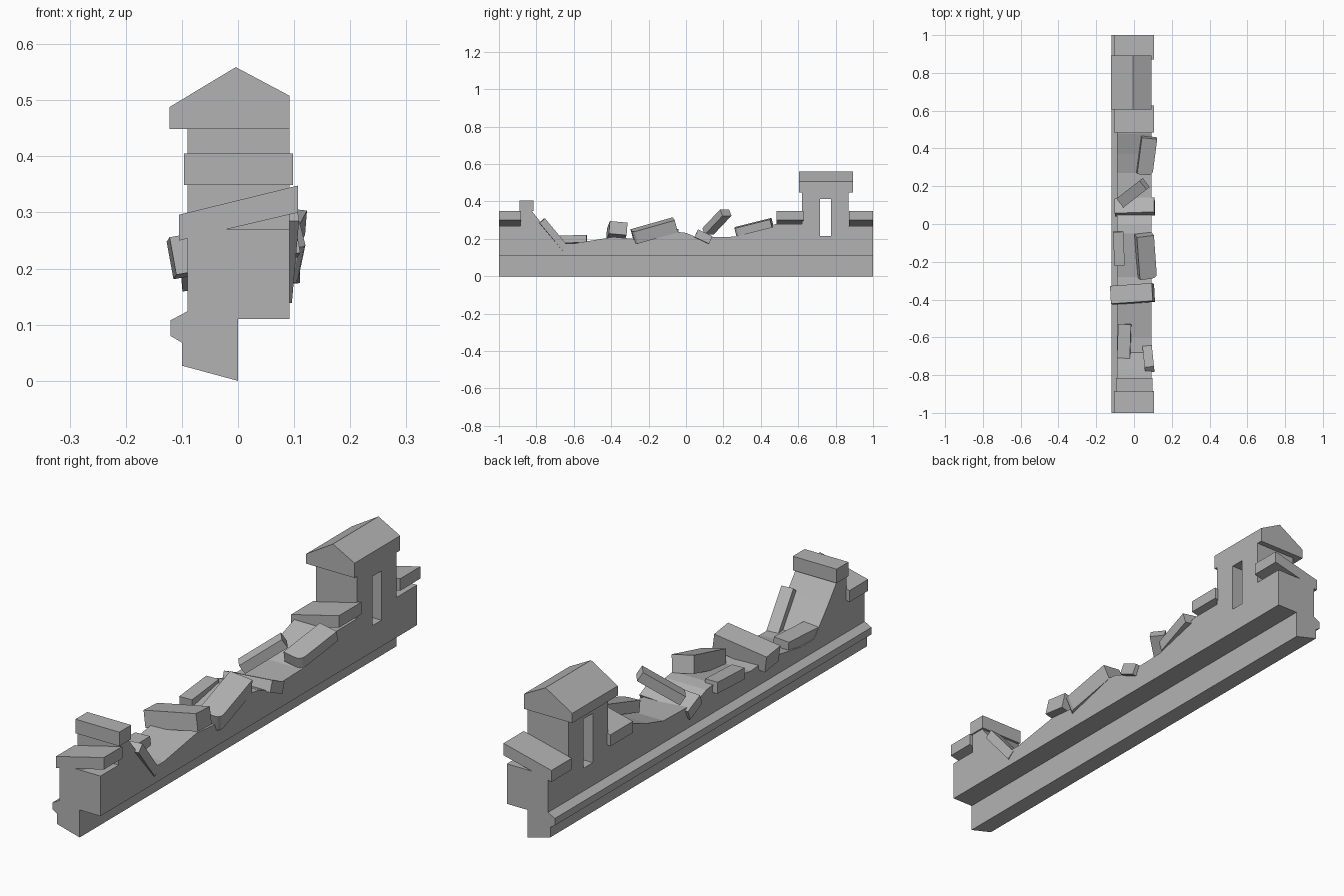
import bpy, bmesh
from math import radians
from mathutils import Matrix, Euler, Vector

cube = bpy.data.objects.get("Cube")
if cube:
    bpy.data.objects.remove(cube)

stone = bpy.data.materials.new("grey_stone")
stone.use_nodes = True
GREY = (0.45, 0.45, 0.45, 1)
stone.diffuse_color = GREY
stone.node_tree.nodes["Principled BSDF"].inputs["Base Color"].default_value = GREY


def finish(name, bm):
    bmesh.ops.recalc_face_normals(bm, faces=bm.faces)
    mesh = bpy.data.meshes.new(name)
    bm.to_mesh(mesh)
    bm.free()
    mesh.materials.append(stone)
    obj = bpy.data.objects.new(name, mesh)
    bpy.context.collection.objects.link(obj)
    return obj


def prism(name, profile, axis, start, end):
    """Extrude a profile along x (profile is y,z) or along y (profile is x,z)."""
    bm = bmesh.new()
    def place(p):
        return (start, p[0], p[1]) if axis == "x" else (p[0], start, p[1])
    face = bm.faces.new([bm.verts.new(place(p)) for p in profile])
    out = bmesh.ops.extrude_face_region(bm, geom=[face])
    step = Vector((end - start, 0, 0)) if axis == "x" else Vector((0, end - start, 0))
    verts = [v for v in out["geom"] if isinstance(v, bmesh.types.BMVert)]
    bmesh.ops.translate(bm, verts=verts, vec=step)
    return finish(name, bm)


def slab(name, centre, size, tilt, chamfer=0):
    """Loose stone, optionally with one worn upright corner."""
    bm = bmesh.new()
    bmesh.ops.create_cube(bm, size=1, matrix=Matrix.Diagonal((*size, 1)))
    if chamfer:
        worn = [e for e in bm.edges if all(v.co.x > 0 > v.co.y for v in e.verts)]
        bmesh.ops.bevel(bm, geom=worn, offset=chamfer, segments=3,
                        profile=0.5, affect="EDGES")
    turn = Euler([radians(a) for a in tilt]).to_matrix().to_4x4()
    bm.transform(Matrix.Translation(centre) @ turn)
    return finish(name, bm)


# Foot with its moulding, running the full length
prism("foot_moulding", [(-0.1, 0.027), (0, 0), (0, 0.13), (-0.088, 0.13),
                        (-0.09, 0.124), (-0.12, 0.108), (-0.12, 0.08), (-0.1, 0.068)],
      "y", -1, 1)

# Broken wall and turret body in one outline
wall = prism("broken_wall", [
    (-1, 0.11), (1, 0.11), (1, 0.27), (0.87, 0.27), (0.87, 0.46), (0.62, 0.46),
    (0.62, 0.28), (0.48, 0.28), (0.37, 0.24), (0.27, 0.212), (0.06, 0.207),
    (0, 0.232), (-0.05, 0.238), (-0.28, 0.2), (-0.39, 0.21), (-0.6, 0.175),
    (-0.68, 0.175), (-0.77, 0.28), (-0.825, 0.35), (-0.885, 0.35),
    (-0.885, 0.27), (-1, 0.27)], "x", -0.09, 0.092)

# Slit window through the turret
cutter = prism("window_cutter", [(0.717, 0.215), (0.775, 0.215), (0.775, 0.412),
                                 (0.717, 0.412)], "x", -0.3, 0.3)
cutter.hide_render = True
cutter.hide_viewport = True
cutter.display_type = "WIRE"
cut = wall.modifiers.new("window", "BOOLEAN")
cut.operation = "DIFFERENCE"
cut.solver = "EXACT"
cut.object = cutter

# Turret roof, flush on its outer side
prism("turret_roof", [(-0.122, 0.449), (0.092, 0.449), (0.092, 0.508),
                      (-0.004, 0.559), (-0.122, 0.488)], "y", 0.605, 0.893)

# Sloping coping stones
coping = [(-0.105, 0.25), (0.107, 0.3), (0.107, 0.348), (-0.105, 0.296)]
for name, start, end in (("front_coping", -1, -0.883), ("middle_coping", 0.485, 0.628),
                         ("back_coping", 0.872, 1)):
    prism(name, coping, "y", start, end)
slab("top_block", (0.001, -0.852, 0.377), (0.194, 0.075, 0.056), (0, 0, 0))

# Fallen stones
slab("leaning_stone", (0.076, -0.71, 0.224), (0.05, 0.19, 0.038), (-50, 0, 6))
slab("flat_stone", (-0.052, -0.62, 0.197), (0.068, 0.18, 0.04), (2, -3, -2))
slab("cross_stone", (-0.008, -0.37, 0.238), (0.225, 0.095, 0.068), (-5, -10, 4))
slab("large_stone", (0.062, -0.17, 0.243), (0.092, 0.235, 0.068), (16, 10, 7), 0.025)
slab("inner_stone", (-0.08, -0.13, 0.223), (0.055, 0.18, 0.045), (4, 0, 2))
slab("narrow_cross_stone", (0.004, 0.09, 0.205), (0.21, 0.085, 0.045), (-25, -4, 2))
slab("propped_stone", (-0.005, 0.165, 0.29), (0.06, 0.185, 0.04), (33, 0, -52))
slab("worn_stone", (0.068, 0.362, 0.262), (0.082, 0.2, 0.045), (14, 6, -6), 0.025)
